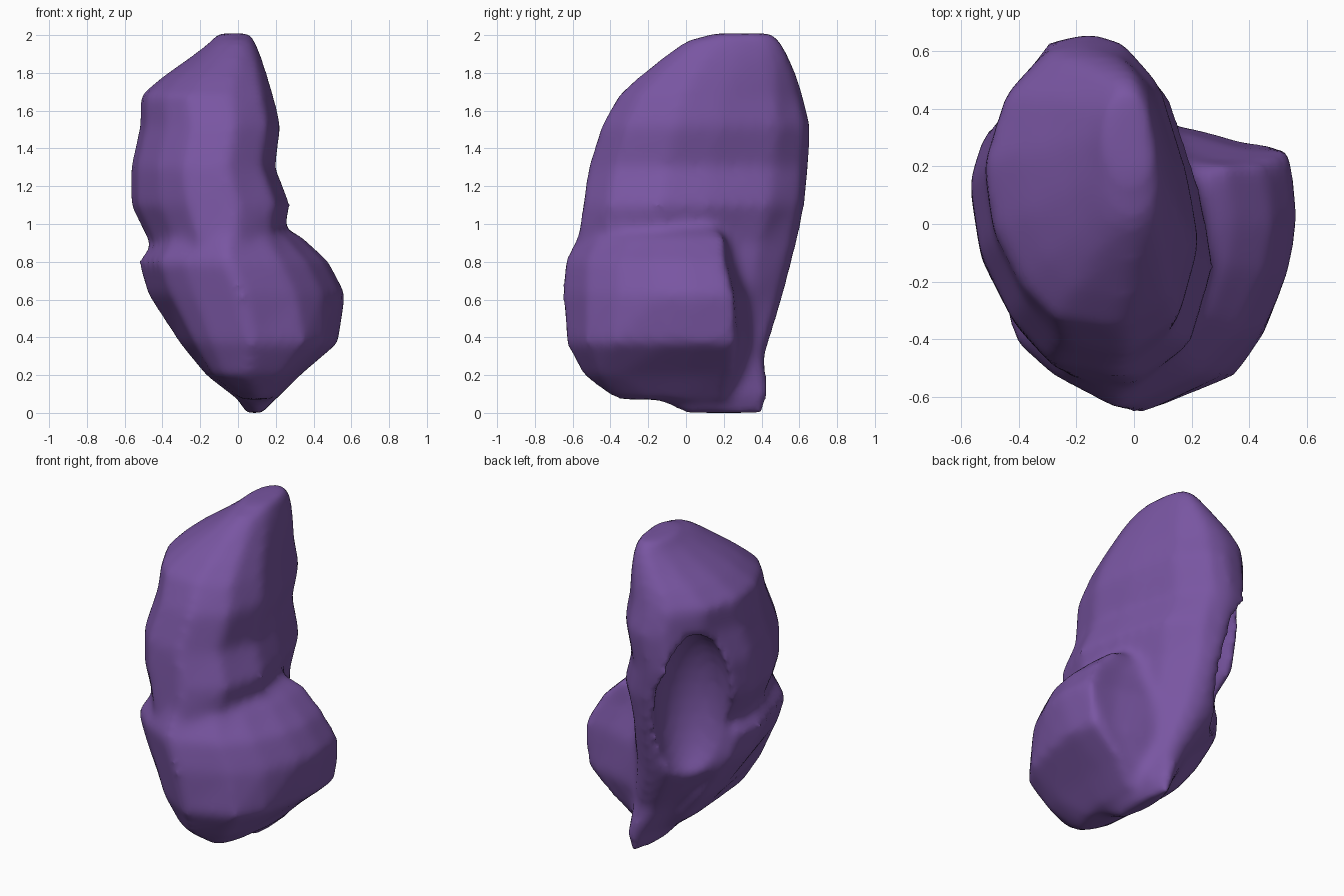
import bpy, bmesh, math

cube = bpy.data.objects.get("Cube")
if cube:
    bpy.data.objects.remove(cube)

purple = bpy.data.materials.new("muted_purple")
purple.use_nodes = True
color = (0.19, 0.092, 0.36, 1)
purple.diffuse_color = color
purple.node_tree.nodes["Principled BSDF"].inputs["Base Color"].default_value = color


def fuller(value, power):
    """Push an outline coordinate outward for a boxier section."""
    return math.copysign(abs(value) ** power, value)


def loft(bm, outline, levels):
    """Stack a normalised outline, fitted to (z, x_min, x_max, y_min, y_max, power)."""
    rings = []
    for z, x0, x1, y0, y1, power in levels:
        rings.append([bm.verts.new(((x0 + x1 + fuller(px, power) * (x1 - x0)) / 2,
                                    (y0 + y1 + fuller(py, power) * (y1 - y0)) / 2, z))
                      for px, py in outline])
    n = len(outline)
    for low, high in zip(rings, rings[1:]):
        for i in range(n):
            j = (i + 1) % n
            bm.faces.new((low[i], low[j], high[j], high[i]))
    bm.faces.new(rings[0][::-1])
    bm.faces.new(rings[-1])


bm = bmesh.new()

# Tall upright mass with a ridge along its back
tall_outline = [(.27, .94), (0, 1), (-.32, .95), (-.76, .61), (-1, .13), (-.9, -.25),
                (-.6, -.65), (-.25, -.93), (.3, -1), (.8, -.75), (1, -.28), (.88, .1), (.61, .66)]
loft(bm, tall_outline, [
    (0, .04, .14, -.02, .42, 1), (.1, -.02, .2, -.2, .44, 1), (.3, -.2, .25, -.4, .42, 1),
    (.6, -.44, .25, -.5, .51, 1), (.9, -.47, .23, -.58, .59, 1), (1.1, -.57, .28, -.55, .63, .93),
    (1.3, -.57, .2, -.52, .65, .93), (1.52, -.52, .23, -.45, .66, .93),
    (1.68, -.52, .19, -.36, .62, .87), (1.78, -.4, .16, -.25, .59, .85),
    (1.9, -.23, .12, -.1, .54, .85), (1.97, -.14, .09, 0, .5, .85),
    (2.01, -.11, .07, .15, .46, .85)])

# Wide bulge low on the front, merging into the upright mass behind
bulge_outline = [(.95, 1), (.6, 1.03), (.3, 1.13), (0, 1.22), (-.5, 1.1), (-.93, .93), (-1, .5),
                 (-.77, -.45), (-.53, -.7), (-.05, -1), (.5, -.7), (.77, -.35), (.95, .13), (1, .5)]
loft(bm, bulge_outline, [
    (.07, 0, .2, -.38, .2, 1), (.2, -.17, .33, -.55, .25, .65), (.37, -.31, .53, -.64, .27, .8),
    (.63, -.48, .57, -.66, .25, 1), (.8, -.53, .48, -.65, .21, 1), (.93, -.42, .34, -.58, .2, 1),
    (.98, -.3, .25, -.5, .15, 1)])

bmesh.ops.recalc_face_normals(bm, faces=bm.faces)
mesh = bpy.data.meshes.new("lump_body")
bm.to_mesh(mesh)
bm.free()
mesh.materials.append(purple)
body = bpy.data.objects.new("lump_body", mesh)
bpy.context.collection.objects.link(body)

# Narrow hollow scooped from the back, between the ridge and the side rim
bpy.ops.mesh.primitive_uv_sphere_add(segments=24, ring_count=16, location=(-.37, .45, 1.0),
                                     rotation=(0, 0, math.radians(48)))
scoop = bpy.context.object
scoop.name = "hollow_cutter"
scoop.scale = (.23, .24, .52)
scoop.data.materials.append(purple)
scoop.hide_render = True


def remesh(name):
    mod = body.modifiers.new(name, 'REMESH')
    mod.mode = 'VOXEL'
    mod.voxel_size = 0.025
    mod.use_smooth_shade = True


# Fuse the masses, cut the hollow, then soften the seams
remesh("fuse")
cut = body.modifiers.new("hollow", 'BOOLEAN')
cut.operation = 'DIFFERENCE'
cut.solver = 'EXACT'
cut.object = scoop
remesh("blend")
soften = body.modifiers.new("soften", 'SMOOTH')
soften.factor = 0.5
soften.iterations = 10

bpy.ops.object.select_all(action='DESELECT')
body.select_set(True)
bpy.context.view_layer.objects.active = body
for mod in list(body.modifiers):
    bpy.ops.object.modifier_apply(modifier=mod.name)
bpy.data.objects.remove(scoop)
bpy.ops.object.shade_smooth()
